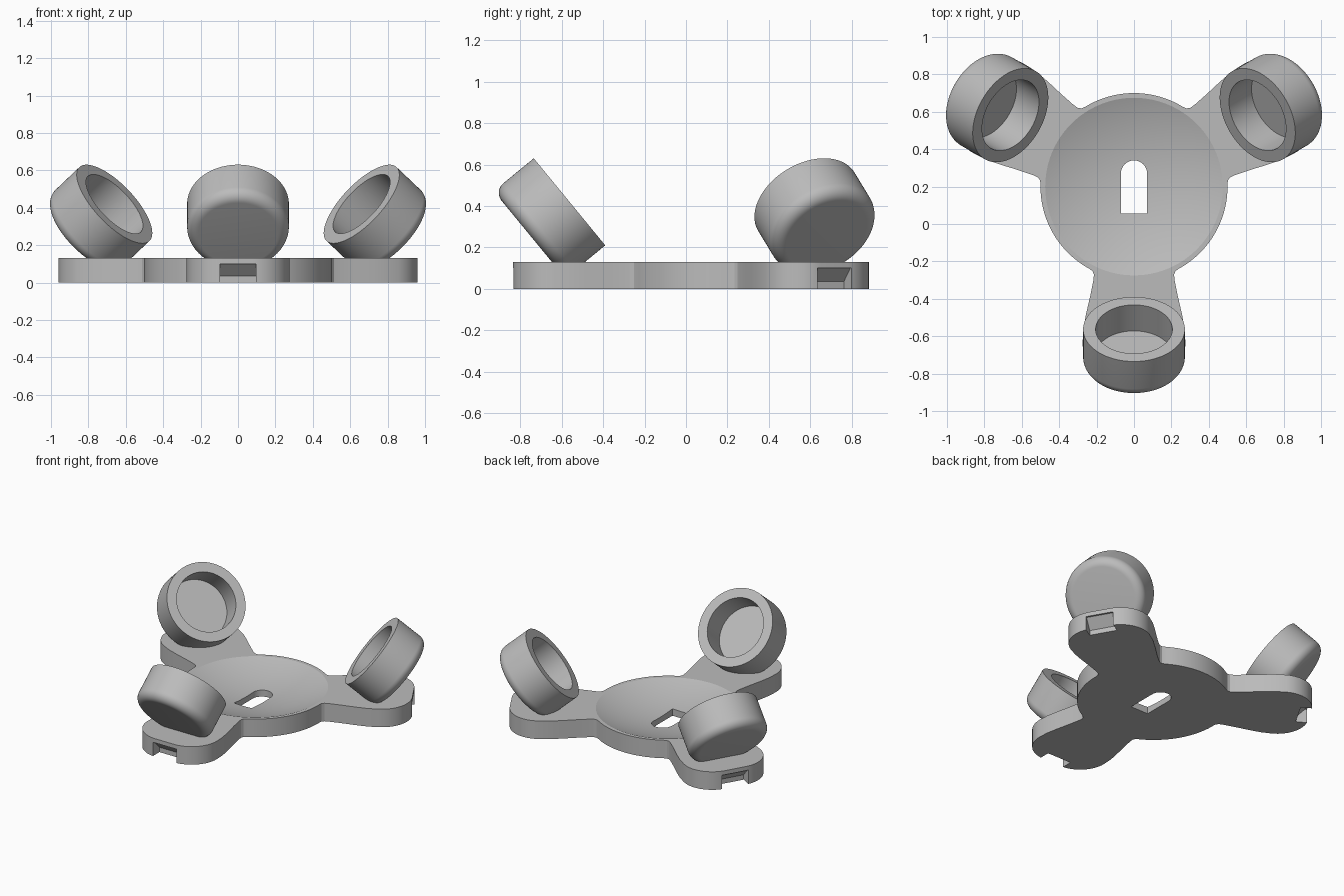
import bpy, bmesh
from math import radians, sin, cos, pi, asin, sqrt
from mathutils import Matrix

cube = bpy.data.objects.get("Cube")
if cube:
    bpy.data.objects.remove(cube, do_unlink=True)

grey = bpy.data.materials.new("plain_grey")
grey.use_nodes = True
GREY = (0.5, 0.5, 0.5, 1)
grey.diffuse_color = GREY
grey.node_tree.nodes["Principled BSDF"].inputs["Base Color"].default_value = GREY

HUB = Matrix.Translation((0, 0.2, 0))
ARMS = {"front": -90, "back_left": 30, "back_right": 150}
THICK = 0.13


def arm_frame(angle):
    return HUB @ Matrix.Rotation(radians(angle), 4, 'Z')


def make_object(name, bm, matrix):
    bmesh.ops.recalc_face_normals(bm, faces=bm.faces)
    bm.transform(matrix)
    mesh = bpy.data.meshes.new(name)
    bm.to_mesh(mesh)
    bm.free()
    mesh.materials.append(grey)
    ob = bpy.data.objects.new(name, mesh)
    bpy.context.collection.objects.link(ob)
    return ob


def prism(name, points, shift, matrix):
    """Extrude a closed outline by the shift vector."""
    bm = bmesh.new()
    face = bm.faces.new([bm.verts.new(p) for p in points])
    ext = bmesh.ops.extrude_face_region(bm, geom=[face])
    moved = [v for v in ext["geom"] if isinstance(v, bmesh.types.BMVert)]
    bmesh.ops.translate(bm, verts=moved, vec=shift)
    return make_object(name, bm, matrix)


def lathe(name, profile, matrix, steps=96):
    """Spin a radius/height profile round z; both ends lie on the axis."""
    bm = bmesh.new()
    verts = [bm.verts.new((r, 0, z)) for r, z in profile]
    edges = [bm.edges.new(pair) for pair in zip(verts, verts[1:])]
    bmesh.ops.spin(bm, geom=verts + edges, cent=(0, 0, 0), axis=(0, 0, 1),
                   angle=2 * pi, steps=steps)
    bmesh.ops.remove_doubles(bm, verts=bm.verts, dist=0.0001)
    return make_object(name, bm, matrix)


def select_only(ob):
    bpy.ops.object.select_all(action='DESELECT')
    ob.select_set(True)
    bpy.context.view_layer.objects.active = ob


def cut(ob, cutter):
    select_only(ob)
    mod = ob.modifiers.new("cut", 'BOOLEAN')
    mod.operation = 'DIFFERENCE'
    mod.solver = 'EXACT'
    mod.object = cutter
    bpy.ops.object.modifier_apply(modifier=mod.name)
    bpy.data.objects.remove(cutter, do_unlink=True)


def smooth(ob, angle):
    select_only(ob)
    bpy.ops.object.shade_smooth_by_angle(angle=radians(angle))


def arc(cx, cy, r, start, end, n):
    return [(cx + r * cos(radians(start + (end - start) * i / n)),
             cy + r * sin(radians(start + (end - start) * i / n)))
            for i in range(n + 1)]


# Base plate: round hub with three necked, rounded arms
END, HALF, CORNER = 1.035, 0.275, 0.2
half = arc(END - CORNER, HALF - CORNER, CORNER, 0, 90, 16)
half += [(0.76, 0.271), (0.68, 0.256), (0.58, 0.233), (0.5, 0.217),
         (0.47, 0.214), (0.452, 0.222)]
half += arc(0, 0, 0.5, 28.5, 60, 12)
lobe = [(u, -v) for u, v in reversed(half[:-1])] + half
outline = []
for angle in ARMS.values():
    turn = Matrix.Rotation(radians(angle), 4, 'Z')
    outline += [turn @ Matrix.Translation((u, v, 0)).to_translation() for u, v in lobe]
plate = prism("base_plate", outline, (0, 0, THICK), HUB)

# Shallow round dish in the top of the hub
DISH_R, DISH_D = 0.475, 0.09
ball = (DISH_R ** 2 + DISH_D ** 2) / (2 * DISH_D)
top = 0.02
reach = asin(sqrt(ball ** 2 - (ball - DISH_D - top) ** 2) / ball)
bowl = [(ball * sin(reach * i / 16), THICK - DISH_D + ball * (1 - cos(reach * i / 16)))
        for i in range(17)]
cut(plate, lathe("dish_cutter", bowl + [(0, THICK + top)], HUB))

# Slot through the hub with one round end
slot = [(-0.07, 0.055, -0.1), (0.07, 0.055, -0.1)]
slot += [(x, y, -0.1) for x, y in arc(0, 0.27, 0.07, 0, 180, 20)]
cut(plate, prism("slot_cutter", slot, (0, 0, 0.4), Matrix()))

# Sloped notch under the tip of each arm
notch = [(1.1, 0.1), (1.022, 0.1), (0.96, 0.035), (0.96, -0.05), (1.1, -0.05)]
for angle in ARMS.values():
    cut(plate, prism("notch_cutter", [(u, -0.095, z) for u, z in notch],
                     (0, 0.19, 0), arm_frame(angle)))
smooth(plate, 20)

# Tilted cups: rounded base, flat rim, straight bore
R, BORE, DEPTH, FLOOR, FILLET = 0.272, 0.205, 0.25, 0.18, 0.06
cup = [(0, -DEPTH)] + arc(R - FILLET, FILLET - DEPTH, FILLET, -90, 0, 10)
cup += [(R, 0), (BORE, 0), (BORE, -FLOOR), (0, -FLOOR)]
tilt = Matrix.Translation((0.7625, 0, 0.42)) @ Matrix.Rotation(radians(-50.6), 4, 'Y')
for side, angle in ARMS.items():
    smooth(lathe(side + "_cup", cup, arm_frame(angle) @ tilt), 30)
